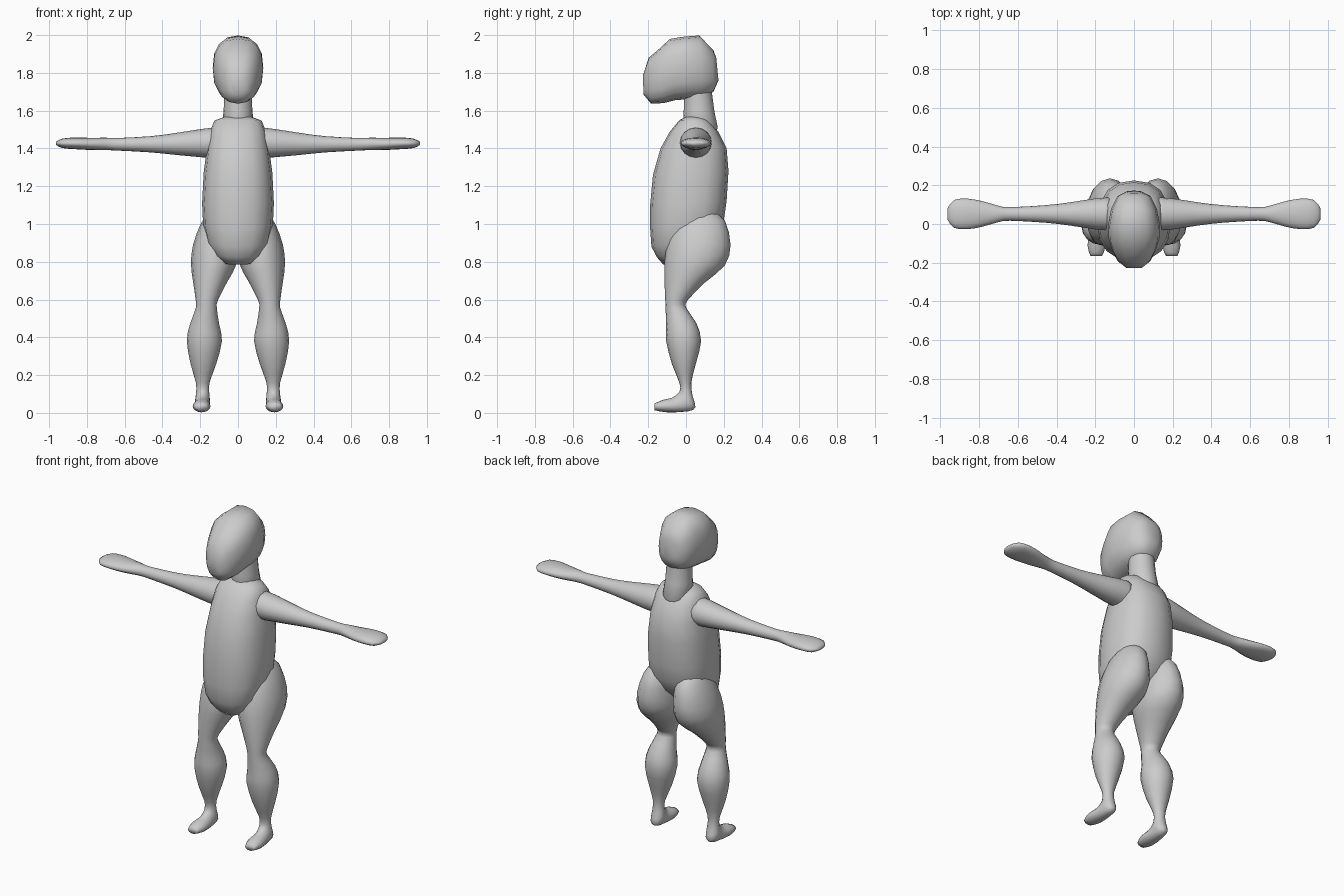
import bpy, bmesh, math
from mathutils import Vector as V

skin = bpy.data.materials.new("plain_grey")
skin.diffuse_color = (0.6, 0.6, 0.6, 1)


def side_ring(cx, hw, y0, z0, y1, z1):
    """Ring spanning two points of the side profile, with a half width in x."""
    a, b = V((cx, y0, z0)), V((cx, y1, z1))
    return (a + b) / 2, V((hw, 0, 0)), (b - a) / 2


def smooth_rings(rings, steps):
    """Catmull-Rom interpolation between neighbouring rings."""
    out = []
    for i in range(len(rings) - 1):
        p = [rings[max(i - 1, 0)], rings[i], rings[i + 1], rings[min(i + 2, len(rings) - 1)]]
        for s in range(steps):
            t = s / steps
            out.append(tuple(
                0.5 * (2 * b + (c - a) * t + (2 * a - 5 * b + 4 * c - d) * t * t
                       + (3 * b - a - 3 * c + d) * t ** 3)
                for a, b, c, d in zip(*p)))
    return out + [rings[-1]]


def loft(name, rings, sides=16, power=2.0, mirror=False):
    bm = bmesh.new()
    loops = []
    for c, u, w in rings:
        loop = []
        for k in range(sides):
            a = 2 * math.pi * k / sides
            ca, sa = math.cos(a), math.sin(a)
            x = math.copysign(abs(ca) ** (2 / power), ca)
            y = math.copysign(abs(sa) ** (2 / power), sa)
            loop.append(bm.verts.new(c + u * x + w * y))
        loops.append(loop)
    for p, q in zip(loops, loops[1:]):
        for k in range(sides):
            j = (k + 1) % sides
            bm.faces.new((p[k], p[j], q[j], q[k]))
    bm.faces.new(loops[0])
    bm.faces.new(loops[-1])
    bmesh.ops.recalc_face_normals(bm, faces=bm.faces)
    me = bpy.data.meshes.new(name)
    bm.to_mesh(me)
    bm.free()
    me.materials.append(skin)
    for f in me.polygons:
        f.use_smooth = True
    ob = bpy.data.objects.new(name, me)
    bpy.context.collection.objects.link(ob)
    if mirror:
        ob.modifiers.new("mirror", 'MIRROR').use_bisect_axis[0] = False
    return ob


# torso: half width, front y/z, back y/z, from top to bottom
torso = [(.07, .00, 1.568, .09, 1.568), (.125, -.035, 1.55, .125, 1.545),
         (.148, -.085, 1.49, .17, 1.49), (.165, -.135, 1.40, .215, 1.40),
         (.182, -.175, 1.26, .225, 1.28), (.19, -.19, 1.10, .215, 1.12),
         (.185, -.19, .98, .20, 1.02), (.165, -.183, .88, .16, .94),
         (.13, -.155, .825, .08, .86), (.07, -.12, .785, -.02, .80)]
loft("torso", [side_ring(0, *r) for r in torso], power=2.4)

# head: half width, top y/z, bottom y/z, from back to face
head = [(.04, .16, 1.88, .172, 1.76), (.085, .145, 1.92, .145, 1.70),
        (.118, .07, 1.998, .09, 1.67), (.134, -.01, 1.992, .00, 1.66),
        (.132, -.085, 1.98, -.06, 1.655), (.112, -.15, 1.92, -.12, 1.64),
        (.085, -.198, 1.88, -.185, 1.637), (.04, -.228, 1.785, -.225, 1.685)]
loft("head", [side_ring(0, *r) for r in head], power=2.5)

# neck, sunk into the head and shoulders
neck = [(.075, -.01, 1.78, .135, 1.78), (.073, -.01, 1.70, .138, 1.69),
        (.076, -.012, 1.60, .15, 1.60), (.085, -.015, 1.54, .168, 1.51),
        (.05, .00, 1.48, .15, 1.46)]
loft("neck", [side_ring(0, *r) for r in neck])

# arm: x, centre z, half depth, half height, from shoulder to hand
arm = [(.12, 1.43, .085, .082), (.20, 1.428, .08, .074), (.33, 1.424, .06, .058),
       (.46, 1.422, .045, .043), (.64, 1.422, .035, .033), (.70, 1.424, .042, .033),
       (.78, 1.424, .065, .032), (.86, 1.427, .079, .031), (.93, 1.427, .072, .025),
       (.963, 1.427, .03, .008)]
loft("arms", smooth_rings([(V((x, .052, z)), V((0, d, 0)), V((0, 0, h)))
                           for x, z, d, h in arm], 2), mirror=True)

# leg: centre x, half width, front y/z, back y/z, from hip to toe
leg = [(.105, .05, .00, 1.06, .14, 1.07), (.11, .088, -.07, .98, .205, 1.02),
       (.123, .115, -.10, .89, .236, .89), (.128, .121, -.114, .80, .205, .78),
       (.147, .091, -.114, .70, .10, .69), (.165, .059, -.11, .60, .008, .595),
       (.168, .056, -.108, .55, .002, .555), (.177, .078, -.105, .46, .055, .475),
       (.178, .093, -.105, .38, .08, .38), (.183, .068, -.075, .26, .052, .26),
       (.187, .036, -.035, .16, .028, .16), (.187, .035, -.032, .12, .035, .09),
       (.188, .04, -.045, .10, .05, .03), (.190, .04, -.075, .08, .01, .008),
       (.193, .047, -.125, .068, -.10, .003), (.195, .03, -.166, .05, -.166, .014)]
loft("legs", smooth_rings([side_ring(*r) for r in leg], 2), mirror=True)
